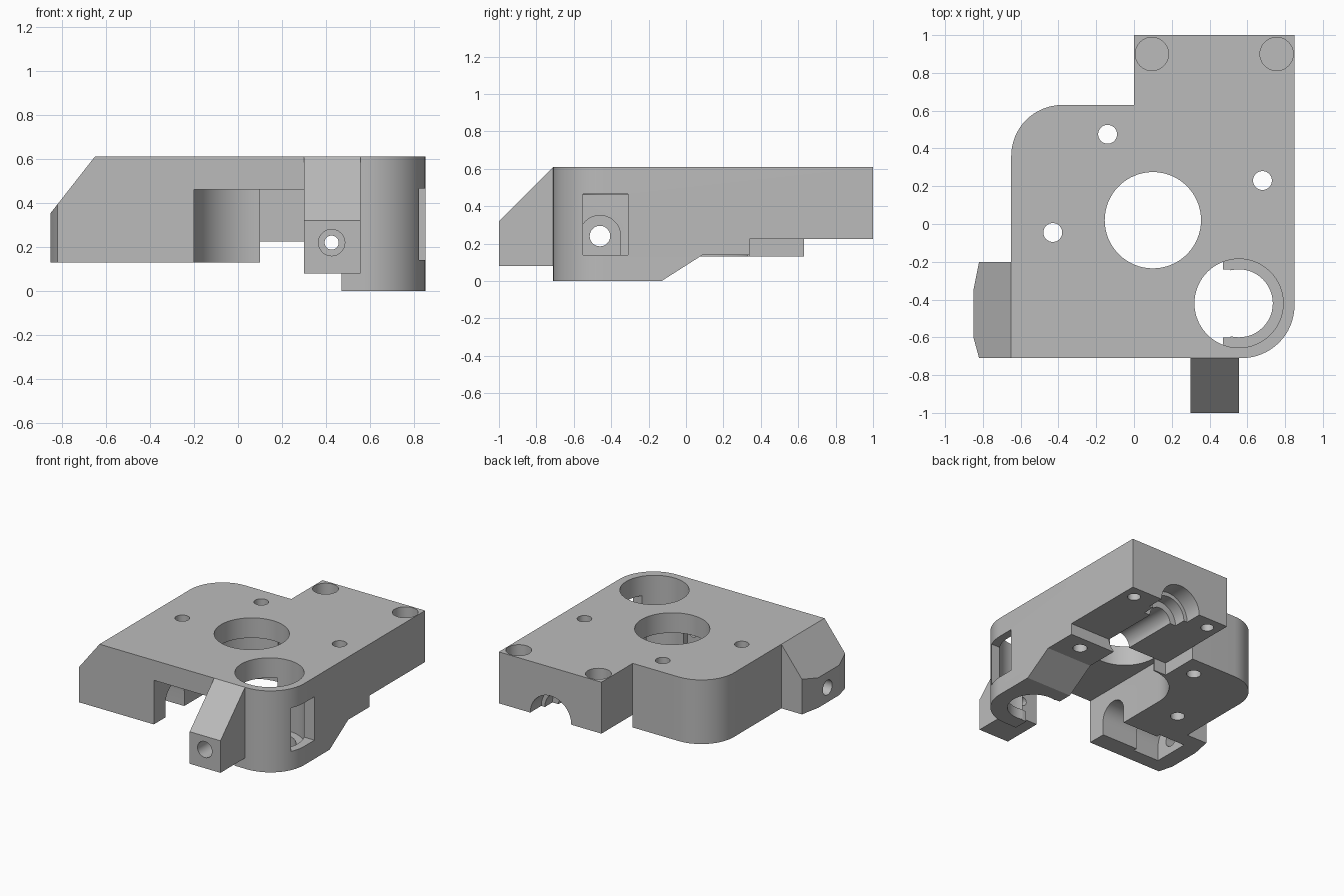
import bpy, bmesh
from math import cos, sin, pi, radians
from mathutils import Vector

if "Cube" in bpy.data.objects:
    bpy.data.objects.remove(bpy.data.objects["Cube"], do_unlink=True)

grey = bpy.data.materials.new("plain grey")
grey.use_nodes = True
GREY = (0.5, 0.5, 0.5, 1)
grey.diffuse_color = GREY
grey.node_tree.nodes["Principled BSDF"].inputs["Base Color"].default_value = GREY


def prism(name, outline, axis, lo, hi):
    """Extrude a 2D outline along an axis; outline holds the other two coordinates in order."""
    bm = bmesh.new()
    def place(p):
        co = list(p)
        co.insert("xyz".index(axis), lo)
        return co
    face = bm.faces.new([bm.verts.new(place(p)) for p in outline])
    step = Vector([hi - lo if a == axis else 0 for a in "xyz"])
    ext = bmesh.ops.extrude_face_region(bm, geom=[face])
    bmesh.ops.translate(bm, vec=step, verts=[v for v in ext["geom"] if isinstance(v, bmesh.types.BMVert)])
    bmesh.ops.recalc_face_normals(bm, faces=bm.faces)
    mesh = bpy.data.meshes.new(name)
    bm.to_mesh(mesh)
    bm.free()
    mesh.materials.append(grey)
    obj = bpy.data.objects.new(name, mesh)
    bpy.context.scene.collection.objects.link(obj)
    return obj


def arc(cx, cy, r, start, end, n=16):
    return [(cx + r * cos(radians(start + (end - start) * i / n)),
             cy + r * sin(radians(start + (end - start) * i / n))) for i in range(n + 1)]


def circle(cx, cy, r, n=48):
    return arc(cx, cy, r, 0, 360, n)[:-1]


def rect(a0, a1, b0, b1):
    return [(a0, b0), (a1, b0), (a1, b1), (a0, b1)]


def combine(target, tool, operation="DIFFERENCE"):
    mod = target.modifiers.new("combine", "BOOLEAN")
    mod.operation, mod.solver, mod.object = operation, "EXACT", tool
    bpy.context.view_layer.update()
    result = bpy.data.meshes.new_from_object(target.evaluated_get(bpy.context.evaluated_depsgraph_get()))
    target.modifiers.clear()
    target.data = result
    bpy.data.objects.remove(tool, do_unlink=True)


def cut(target, outline, axis, lo, hi):
    combine(target, prism("cutter", outline, axis, lo, hi))


# Main housing plate with two rounded corners
outline = ([(-0.65, -0.71)] + arc(0.57, -0.43, 0.28, -90, 0) + [(0.85, 1), (0, 1), (0, 0.63)]
           + arc(-0.38, 0.36, 0.27, 90, 180))
body = prism("housing", outline, "z", 0, 0.61)

# Stepped underside
cut(body, rect(-1, 0.47, -1, 1.2), "z", -0.1, 0.13)
cut(body, [(-0.13, 0), (0.09, 0.14), (0.34, 0.14), (0.34, 0.225), (1.2, 0.225), (1.2, -0.1), (-0.13, -0.1)],
    "x", 0.4, 1)
cut(body, rect(0, 0.6, 0.34, 1.2), "z", -0.1, 0.225)

# Gear cavity open to the front
cut(body, rect(-0.2, 0.47, -1, 0.03), "z", -0.1, 0.46)
cut(body, circle(0.1, 0.03, 0.3), "z", -0.1, 0.46)
cut(body, rect(0.1, 0.47, 0, 0.341), "z", -0.1, 0.46)

# Round openings in the plate, with a ledge at the foot of the corner one
cut(body, circle(0.1, 0.02, 0.255, 64), "z", -0.1, 0.7)
cut(body, circle(0.555, -0.42, 0.235, 64), "z", 0.08, 0.7)
cut(body, circle(0.555, -0.42, 0.18), "z", -0.1, 0.2)
cut(body, rect(0.3, 0.51, -0.6, -0.24), "z", -0.1, 0.2)
cut(body, rect(-0.55, -0.31, 0.14, 0.465), "x", 0.7, 1)

# Screw holes
for x, y in [(-0.14, 0.475), (0.68, 0.23), (-0.43, -0.045)]:
    cut(body, circle(x, y, 0.05, 32), "z", -0.1, 0.7)
for x in (0.095, 0.755):
    cut(body, circle(x, 0.9, 0.088, 40), "z", 0.36, 0.7)
    cut(body, circle(x, 0.9, 0.045, 32), "z", 0.1, 0.33)

# Stepped shaft channel from the back to the cavity
for r, y0, y1 in [(0.17, 0.87, 1.1), (0.14, 0.78, 0.9), (0.09, 0.3, 0.8)]:
    cut(body, circle(0.42, 0.225, r), "y", y0, y1)

# Side wedge with bevelled ends
wedge = prism("side_wedge", [(-0.85, 0.13), (-0.85, 0.355), (-0.65, 0.61), (-0.6, 0.61), (-0.6, 0.13)],
              "y", -0.71, -0.2)
cut(wedge, [(-0.815, -0.73), (-0.82, -0.71), (-0.85, -0.6), (-0.9, -0.6), (-0.9, -0.73)], "z", 0, 0.7)
cut(wedge, [(-0.815, -0.18), (-0.82, -0.2), (-0.85, -0.35), (-0.9, -0.35), (-0.9, -0.18)], "z", 0, 0.7)
combine(body, wedge, "UNION")

# Arched channel through the left side, open below
for half, x0, x1 in [(0.11, -0.72, -0.15), (0.14, -0.72, -0.5)]:
    tunnel = arc(-0.46, 0.24, half, 0, 180, 24) + [(-0.46 - half, 0), (-0.46 + half, 0)]
    cut(body, tunnel, "x", x0, x1)
cut(body, circle(-0.46, 0.24, 0.055, 32), "x", -1, -0.6)

# Front bearing block
block = prism("bearing_block", [(-1, 0.08), (-1, 0.32), (-0.71, 0.61), (-0.69, 0.61), (-0.69, 0.08)],
              "x", 0.3, 0.555)
cut(block, circle(0.425, 0.22, 0.06, 32), "y", -1.1, -0.8)
cut(block, circle(0.425, 0.22, 0.032, 32), "y", -0.85, -0.6)
combine(body, block, "UNION")

# Smooth the curved walls, keep hard edges
bpy.ops.object.select_all(action="DESELECT")
body.select_set(True)
bpy.context.view_layer.objects.active = body
bpy.ops.object.shade_smooth_by_angle(angle=radians(25))
